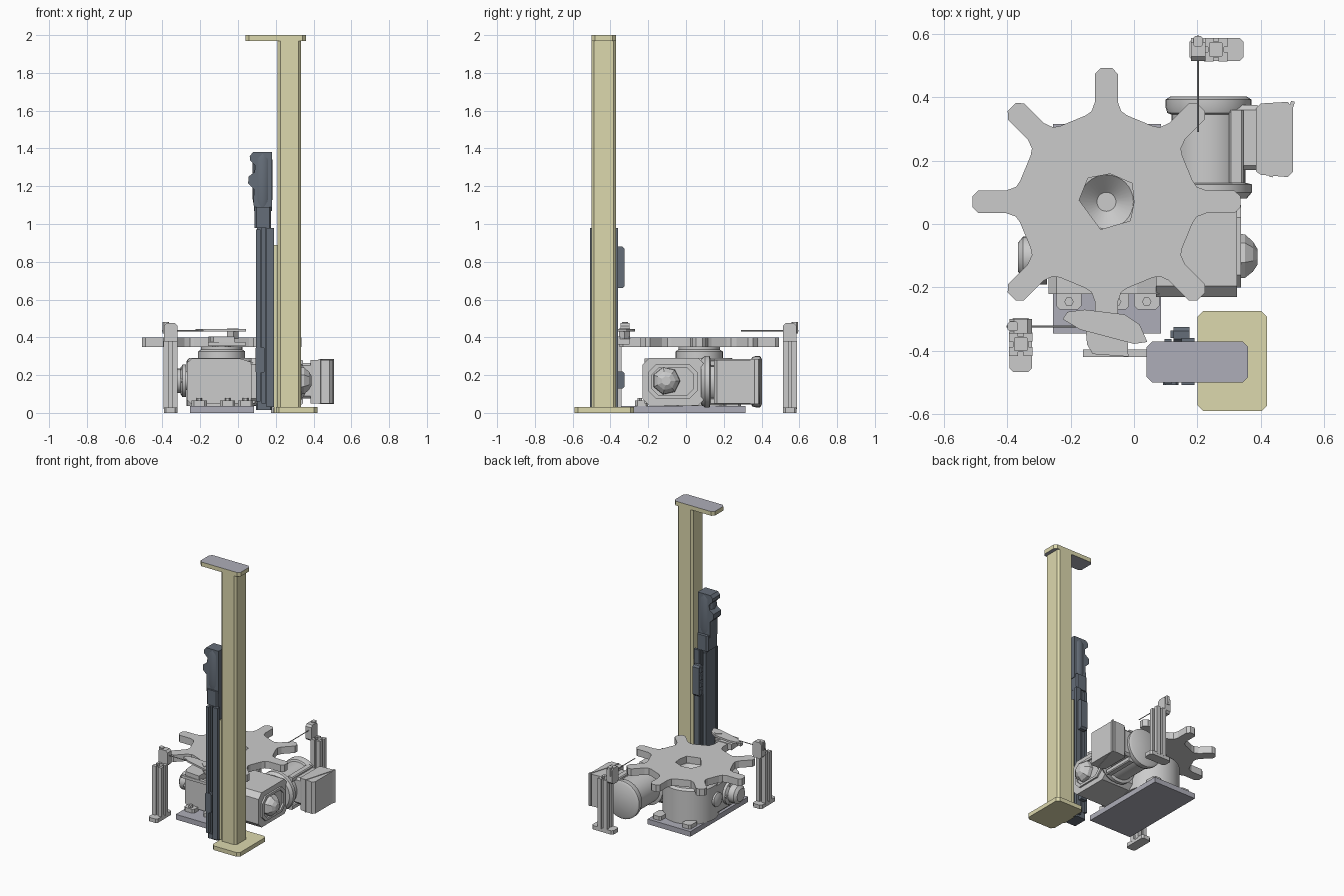
import bpy, bmesh, math
from mathutils import Vector

if "Cube" in bpy.data.objects:
    bpy.data.objects.remove(bpy.data.objects["Cube"])


def material(name, rgb):
    m = bpy.data.materials.new(name)
    m.diffuse_color = (*rgb, 1)
    m.use_nodes = True
    m.node_tree.nodes["Principled BSDF"].inputs["Base Color"].default_value = m.diffuse_color
    return m


KHAKI = material("khaki_paint", (0.72, 0.69, 0.42))
DARK = material("dark_slate", (0.13, 0.155, 0.19))
STEEL = material("plate_steel", (0.42, 0.42, 0.48))
AXES = {'x': lambda u, v, w: (w, u, v), 'y': lambda u, v, w: (u, w, v), 'z': lambda u, v, w: (u, v, w)}


def finish(name, bm, mat=None, smooth=False):
    bmesh.ops.recalc_face_normals(bm, faces=bm.faces)
    me = bpy.data.meshes.new(name)
    bm.to_mesh(me)
    bm.free()
    ob = bpy.data.objects.new(name, me)
    bpy.context.collection.objects.link(ob)
    if mat:
        me.materials.append(mat)
    if smooth:
        bpy.ops.object.select_all(action='DESELECT')
        ob.select_set(True)
        bpy.context.view_layer.objects.active = ob
        bpy.ops.object.shade_smooth_by_angle(angle=math.radians(35))
    return ob


def prism(name, loops, axis, lo, hi, mat=None):
    """Extrude an outline (first loop) with optional holes along an axis."""
    bm = bmesh.new()
    f = AXES[axis]
    edges = []
    for pts in loops:
        vs = [bm.verts.new(f(u, v, lo)) for u, v in pts]
        if len(loops) == 1:
            bm.faces.new(vs)
        else:
            edges += [bm.edges.new((vs[i - 1], vs[i])) for i in range(len(vs))]
    if edges:
        bmesh.ops.triangle_fill(bm, edges=edges, use_beauty=True)
    r = bmesh.ops.extrude_face_region(bm, geom=bm.faces[:])
    bmesh.ops.translate(bm, verts=[g for g in r['geom'] if isinstance(g, bmesh.types.BMVert)],
                        vec=Vector(f(0, 0, hi - lo)))
    return finish(name, bm, mat)


def rect(a, b, c, d, k=0.0):
    """Rectangle with chamfered corners."""
    if not k:
        return [(a, c), (b, c), (b, d), (a, d)]
    return [(a + k, c), (b - k, c), (b, c + k), (b, d - k), (b - k, d), (a + k, d), (a, d - k), (a, c + k)]


def box(name, x, y, z, k=0.0, axis='z', mat=None):
    u, v, w = {'x': (y, z, x), 'y': (x, z, y), 'z': (x, y, z)}[axis]
    return prism(name, [rect(*u, *v, k)], axis, *w, mat)


def lathe(name, profile, centre, axis, n=32, mat=None, smooth=True):
    """Revolve (radius, height) pairs around an axis through centre (u, v)."""
    bm = bmesh.new()
    f = AXES[axis]
    rings = [[bm.verts.new(f(centre[0] + r * math.cos(2 * math.pi * i / n),
                             centre[1] + r * math.sin(2 * math.pi * i / n), h)) for i in range(n)]
             for r, h in profile]
    for a, b in zip(rings, rings[1:]):
        for i in range(n):
            bm.faces.new((a[i - 1], a[i], b[i], b[i - 1]))
    bm.faces.new(rings[0])
    bm.faces.new(rings[-1])
    return finish(name, bm, mat, smooth)


# Column with base and top plates
box("column", (0.21, 0.333), (-0.50, -0.37), (0.03, 1.97), 0.014, mat=KHAKI)
box("column_base", (0.20, 0.42), (-0.59, -0.275), (0, 0.03), 0.018, mat=KHAKI)
top = box("column_top_plate", (0.04, 0.36), (-0.50, -0.37), (1.97, 2.0), 0.018, mat=KHAKI)
top.data.materials.append(STEEL)
for p in top.data.polygons:
    p.material_index = int(abs(p.normal.z) > 0.9)
box("actuator_mount_plate", (0.19, 0.21), (-0.48, -0.385), (0.0, 0.89), mat=KHAKI)

# Linear actuator: grooved rail, side strips, carriage, motor
g = [(0.10, -0.48), (0.128, -0.48), (0.128, -0.465), (0.145, -0.465), (0.145, -0.48), (0.175, -0.48)]
prism("actuator_rail", [g + [(u, -0.86 - v) for u, v in reversed(g)]], 'z', 0.03, 0.99, DARK)
box("actuator_foot", (0.095, 0.18), (-0.485, -0.375), (0.015, 0.05), 0.008, mat=DARK)
for i, y in enumerate(((-0.507, -0.48), (-0.38, -0.36))):
    box(f"actuator_side_strip_{i}", (0.15, 0.19), y, (0.03, 0.98), mat=DARK)
    box(f"actuator_edge_strip_{i}", (0.096, 0.118), (y[0] + 0.003, y[1] - 0.003), (0.06, 0.97), mat=DARK)
box("actuator_coupling", (0.088, 0.176), (-0.49, -0.37), (0.98, 1.09), 0.01, mat=DARK)
box("carriage", (0.125, 0.175), (-0.375, -0.325), (0.66, 0.88), 0.012, 'x', DARK)
for i in range(4):
    box(f"carriage_rib_{i}", (0.115, 0.165), (-0.36, -0.335), (0.675 + i * 0.053, 0.705 + i * 0.053), mat=DARK)
box("lower_bracket", (0.125, 0.17), (-0.37, -0.325), (0.13, 0.22), 0.01, 'x', DARK)
box("front_bracket", (0.092, 0.14), (-0.507, -0.47), (0.21, 0.35), 0.008, 'y', DARK)
prism("actuator_motor", [[(0.085, 1.07), (0.18, 1.07), (0.18, 1.38), (0.08, 1.38), (0.062, 1.36),
                          (0.065, 1.335), (0.09, 1.31), (0.088, 1.275), (0.055, 1.25), (0.054, 1.215),
                          (0.085, 1.185), (0.082, 1.12)]], 'y', -0.478, -0.392, DARK)
lathe("actuator_motor_cap", [(0.045, 1.09), (0.052, 1.13), (0.052, 1.34), (0.042, 1.375)],
      (0.13, -0.435), 'z', 12, DARK)

# Index table: eight armed star with a polygonal bore
CX, CY = -0.087, 0.07
star = []
for i in range(8):
    t = i * math.pi / 4
    for a, s in ((0.272, -0.066), (0.285, -0.047), (0.315, -0.036), (0.403, -0.036), (0.422, -0.018),
                 (0.422, 0.018), (0.403, 0.036), (0.315, 0.036), (0.285, 0.047), (0.272, 0.066)):
        star.append((CX + a * math.cos(t) - s * math.sin(t), CY + a * math.sin(t) + s * math.cos(t)))
hole = [(-0.173, 0.075), (-0.145, 0.145), (-0.075, 0.158), (-0.006, 0.128), (0.0, 0.068), (-0.012, 0.01),
        (-0.105, -0.017)]
prism("index_table", [star, hole], 'z', 0.35, 0.40)
lathe("table_hub", [(0.125, 0.27), (0.125, 0.325), (0.11, 0.335), (0.11, 0.352), (0.085, 0.352), (0.03, 0.30)],
      (CX, CY), 'z')

# Index drive housing on its base plate
box("drive_base_plate", (-0.255, 0.085), (-0.345, 0.315), (0, 0.037), mat=STEEL)
lathe("drive_drum", [(0.185, 0.037), (0.185, 0.275), (0.172, 0.29)], (CX, CY), 'z', 40)
prism("drive_housing", [[(-0.27, 0.07), (-0.25, 0.05), (0.09, 0.05), (0.09, 0.262), (0.01, 0.288),
                         (-0.245, 0.288), (-0.27, 0.265)]], 'y', -0.22, 0.09)
for i, x in enumerate((-0.245, -0.095, 0.0)):
    box(f"mounting_foot_{i}", (x, x + 0.08), (-0.27, -0.20), (0.037, 0.065), 0.012)
    lathe(f"foot_bolt_{i}", [(0.015, 0.06), (0.015, 0.08)], (x + 0.04, -0.245), 'z', 6, smooth=False)
for i, x in enumerate((-0.235, 0.0)):
    box(f"rear_foot_{i}", (x, x + 0.07), (0.2, 0.29), (0.037, 0.065), 0.012)
lathe("input_shaft_cover", [(0.085, -0.275), (0.085, -0.295), (0.065, -0.305), (0.065, -0.35), (0.045, -0.366)],
      (-0.105, 0.17), 'x', 20)
for i in range(6):
    t = i * math.pi / 3
    lathe(f"cover_bolt_{i}", [(0.011, -0.29), (0.011, -0.305)],
          (-0.105 + 0.074 * math.cos(t), 0.17 + 0.074 * math.sin(t)), 'x', 6, smooth=False)
lathe("side_bearing_cap", [(0.05, -0.25), (0.05, -0.285), (0.03, -0.295)], (0.04, 0.17), 'x', 16)

# Right angle gearbox with output cap
box("gearbox", (0.07, 0.325), (-0.23, 0.10), (0.04, 0.29), 0.035, 'x')
prism("gearbox_rim", [rect(-0.2, 0.06, 0.075, 0.255, 0.04), rect(-0.18, 0.04, 0.092, 0.238, 0.035)],
      'x', 0.32, 0.337)
lathe("output_cap", [(0.075, 0.32), (0.072, 0.35), (0.05, 0.375), (0.025, 0.39)], (-0.105, 0.17), 'x', 7,
      smooth=False)

# Motor with terminal box
lathe("drive_motor", [(0.12, 0.08), (0.137, 0.10), (0.137, 0.125), (0.117, 0.13), (0.117, 0.345),
                      (0.13, 0.35), (0.136, 0.37), (0.136, 0.392), (0.12, 0.402)], (0.235, 0.165), 'y', 32)
for i in range(2):
    z = 0.06 + i * 0.20
    box(f"motor_rail_{i}", (0.30, 0.345), (0.13, 0.36), (z - 0.015, z + 0.02), 0.006, 'y')
box("terminal_box", (0.32, 0.39), (0.17, 0.375), (0.075, 0.265), 0.015, 'x')
prism("terminal_lid", [[(0.385, 0.165), (0.40, 0.155), (0.485, 0.148), (0.502, 0.165), (0.502, 0.36),
                        (0.485, 0.385), (0.40, 0.38), (0.385, 0.365)]], 'z', 0.05, 0.28)
prism("lid_seam", [[(0.425, 0.15), (0.437, 0.147), (0.507, 0.385), (0.495, 0.388)]], 'z', 0.047, 0.284)

# Work nest and finger plate at the front arm
prism("work_nest", [[(-0.155, -0.30), (-0.02, -0.30), (-0.018, -0.418), (-0.13, -0.41), (-0.148, -0.38)]],
      'z', 0.362, 0.404)
box("nest_bar", (-0.16, 0.04), (-0.42, -0.395), (0.355, 0.375))
prism("finger_plate", [[(-0.225, -0.30), (-0.21, -0.277), (-0.155, -0.27), (-0.03, -0.285), (0.018, -0.317),
                        (0.042, -0.372), (0.0, -0.378), (-0.17, -0.333)]], 'z', 0.43, 0.444)
prism("finger_stud", [[(-0.058, -0.325), (-0.025, -0.297), (0.002, -0.325), (-0.025, -0.355)]], 'z', 0.39, 0.448)


# Sensor posts: slotted profile, foot, head and probe rod
def sensor_post(tag, place, rod_len):
    """Local frame: u across the post, v from the head (0) towards the foot tail."""
    h, s, d = 0.037, 0.008, 0.012
    side = [(-h, -h), (-s, -h), (-s, -h + d), (s, -h + d), (s, -h)]
    loop = []
    for q in range(4):
        c, n = (1, 0, -1, 0)[q], (0, 1, 0, -1)[q]
        loop += [(u * c - v * n, u * n + v * c + 0.083) for u, v in side]
    bore = rect(-0.02, 0.02, 0.063, 0.103)
    w = 0.036
    parts = [prism(tag + "_profile", [loop, bore], 'z', 0.02, 0.38),
             box(tag + "_foot", (-w, w), (0, 0.17), (0, 0.028), 0.012),
             box(tag + "_head", (-w, w), (0.004, 0.05), (0.36, 0.475), 0.014, 'y'),
             box(tag + "_clamp", (-0.042, -0.008), (0.012, 0.042), (0.42, 0.482), 0.006),
             lathe(tag + "_rod", [(0.003, -0.045), (0.003, rod_len)], (0.027, 0.435), 'x', 8)]
    for ob in parts:
        for vert in ob.data.vertices:
            vert.co = place(vert.co)
        if tag == "left_post":
            ob.data.flip_normals()


sensor_post("left_post", lambda p: (-0.357 + p.x, -0.296 - p.y, p.z), 0.25)
sensor_post("right_post", lambda p: (0.175 + p.y, 0.55 - p.x, p.z), 0.26)
for ob in bpy.data.objects:
    if ob.name.startswith("right_post") or ob.name.startswith("left_post"):
        ob.data.update()
